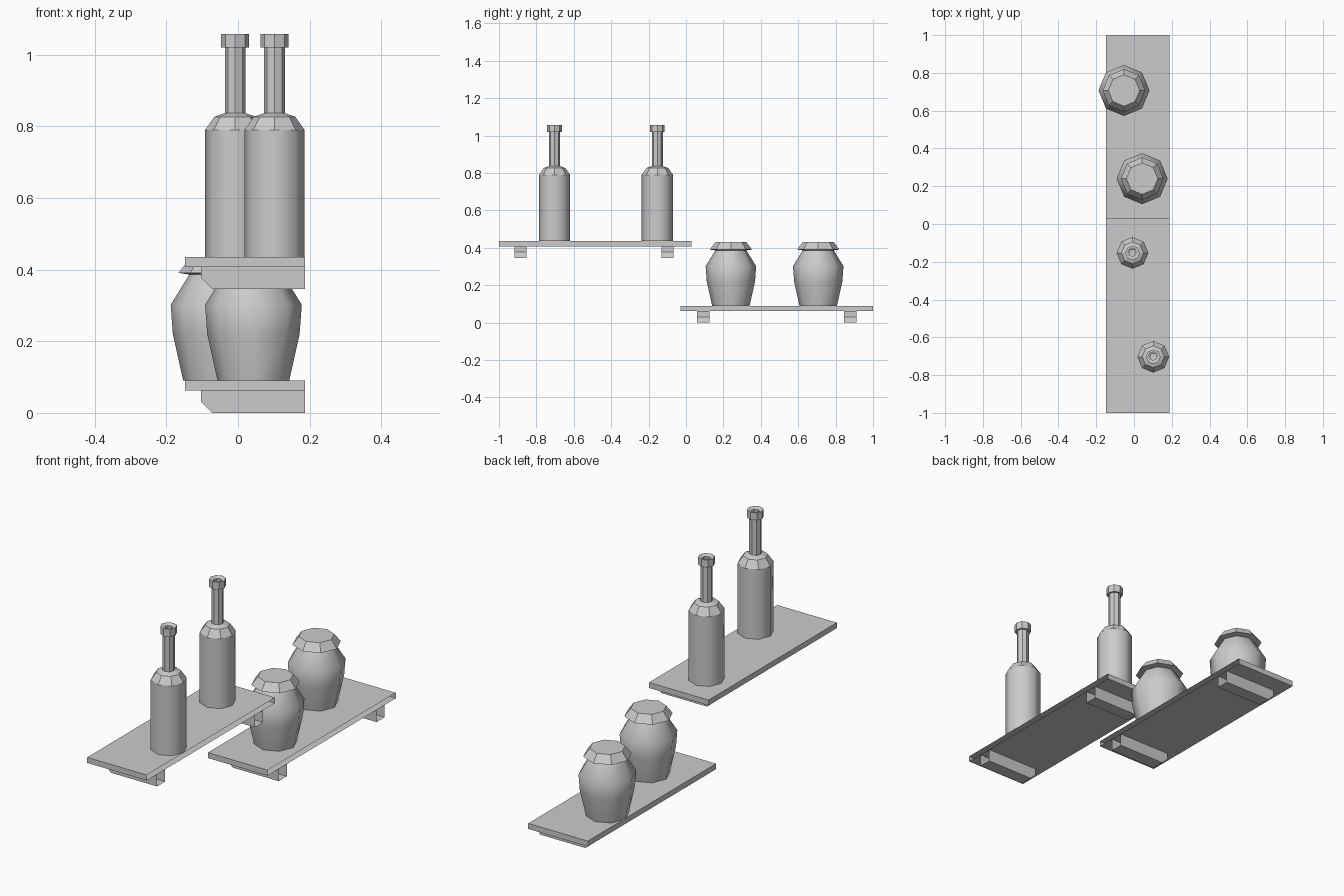
import bpy, bmesh
from math import cos, sin, pi

if "Cube" in bpy.data.objects:
    bpy.data.objects.remove(bpy.data.objects["Cube"])

SIDES = 8


def finish(name, bm):
    me = bpy.data.meshes.new(name)
    bm.to_mesh(me)
    bm.free()
    ob = bpy.data.objects.new(name, me)
    bpy.context.collection.objects.link(ob)
    return ob


def lathe(name, profile, loc, smooth_bands=(), cap=False):
    """Revolve (radius, z) points into an eight-sided form."""
    bm = bmesh.new()
    rings = [[bm.verts.new((r * cos(2 * pi * i / SIDES), r * sin(2 * pi * i / SIDES), z))
              for i in range(SIDES)] for r, z in profile]
    for b, (lo, hi) in enumerate(zip(rings, rings[1:])):
        for i in range(SIDES):
            j = (i + 1) % SIDES
            bm.faces.new((lo[i], lo[j], hi[j], hi[i])).smooth = b in smooth_bands
    if cap:
        bm.faces.new(rings[-1])
    ob = finish(name, bm)
    ob.location = loc
    return ob


def extrude_y(name, outline, y0, y1, skip):
    """Extrude an (x, z) outline along y, leaving the listed wall-side edges open."""
    bm = bmesh.new()
    a = [bm.verts.new((x, y0, z)) for x, z in outline]
    b = [bm.verts.new((x, y1, z)) for x, z in outline]
    n = len(outline)
    for i in range(n):
        if i not in skip:
            j = (i + 1) % n
            bm.faces.new((a[i], b[i], b[j], a[j]))
    bm.faces.new(a)
    bm.faces.new(b[::-1])
    bmesh.ops.recalc_face_normals(bm, faces=bm.faces)
    # an open shell can flip: the front face must look towards -x
    front = min(bm.faces, key=lambda f: f.calc_center_median().x)
    if front.normal.x > 0:
        bmesh.ops.reverse_faces(bm, faces=bm.faces)
    return finish(name, bm)


def shelf(label, z, y0, y1, bracket_ys):
    # board, open against the wall
    extrude_y(label + "_shelf_board",
              [(-.148, z + .062), (.187, z + .062), (.187, z + .09), (-.148, z + .09)],
              y0, y1, skip=(1,))
    # supports with a chamfered nose
    for i, y in enumerate(bracket_ys):
        extrude_y(f"{label}_shelf_support_{i + 1}",
                  [(-.072, z), (.187, z), (.187, z + .062), (-.103, z + .062), (-.103, z + .031)],
                  y - .0325, y + .0325, skip=(1, 2))


shelf("upper", .346, -1.0, .03, (-.884, -.098))
shelf("lower", 0, -.03, 1.0, (.092, .878))

# bottles with a hollow mouth
bottle = [(.084, 0), (.084, .354), (.058, .391), (.029, .401), (.029, .584), (.039, .584),
          (.039, .622), (.03, .622), (.018, .615), (.018, .58)]
for i, (x, y) in enumerate([(-.008, -.153), (.102, -.703)]):
    lathe(f"bottle_{i + 1}", bottle, (x, y, .436), smooth_bands=(0,), cap=True)

# jars with flared lids
jar = [(.10, 0), (.129, .13), (.135, .212), (.082, .298)]
lid = [(.08, .296), (.113, .301), (.083, .34)]
for i, (x, y) in enumerate([(-.053, .707), (.043, .24)]):
    lathe(f"jar_{i + 1}", jar, (x, y, .09), smooth_bands=(0, 1, 2))
    lathe(f"jar_lid_{i + 1}", lid, (x, y, .09), cap=True)
